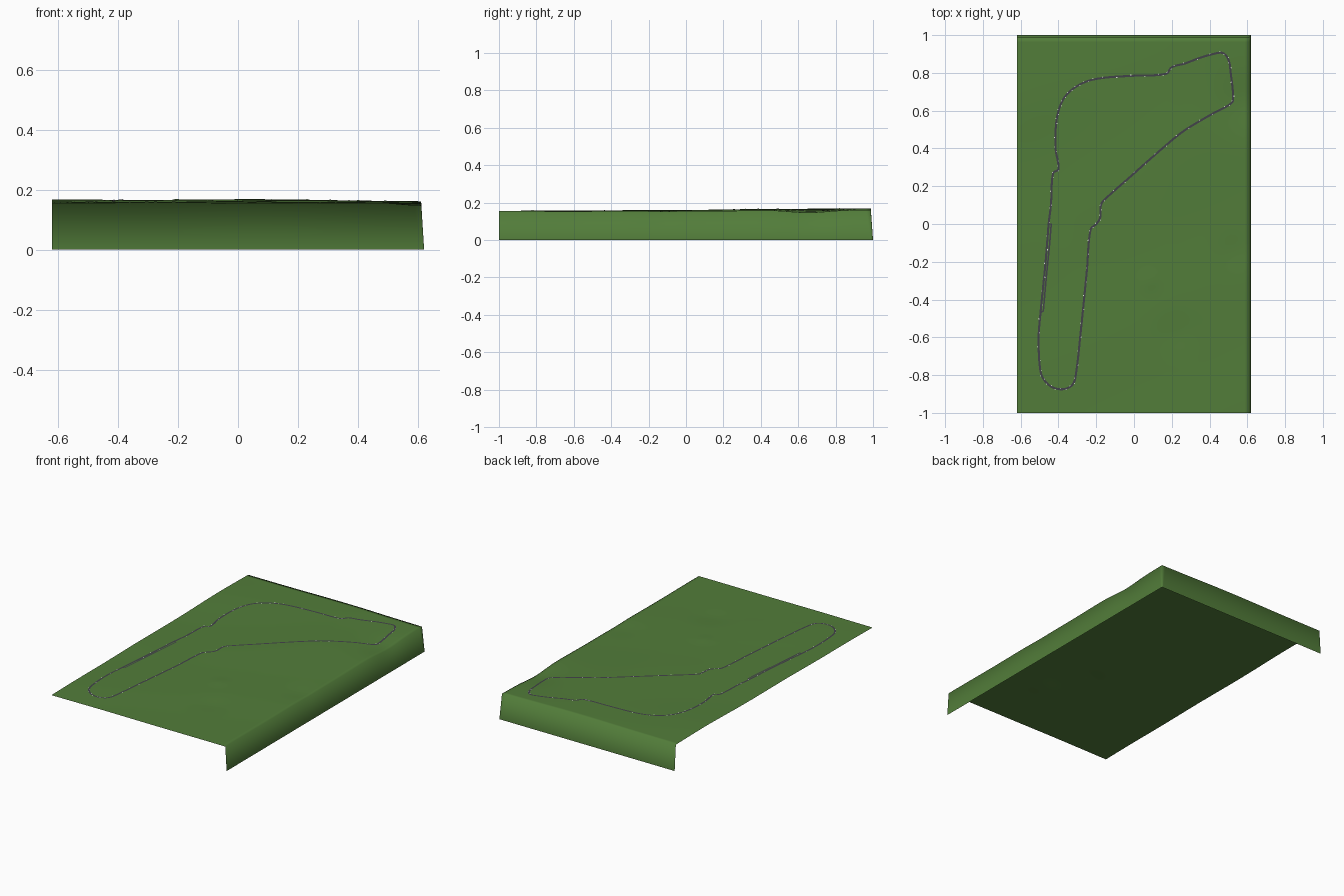
import bpy
import math
from mathutils import Vector

if "Cube" in bpy.data.objects:
    bpy.data.objects.remove(bpy.data.objects["Cube"])

X0, X1, Y0, Y1 = -0.62, 0.61, -1.0, 0.988


def material(name, rgb):
    m = bpy.data.materials.new(name)
    m.diffuse_color = (*rgb, 1)
    m.use_nodes = True
    m.node_tree.nodes["Principled BSDF"].inputs["Base Color"].default_value = m.diffuse_color
    return m


GRASS = material("grass green", (0.085, 0.205, 0.042))
ASPHALT = material("asphalt grey", (0.055, 0.055, 0.068))
WHITE = material("kerb white", (0.8, 0.8, 0.8))

# Gentle hills and hollows: x, y, radius, height
MOUNDS = [(0.61, 0.65, 0.13, -0.013), (-0.62, 0.75, 0.3, 0.006),
          (0.25, 0.55, 0.3, 0.005), (0.08, -0.3, 0.05, 0.003),
          (0.22, -0.58, 0.09, -0.004), (0.54, -0.15, 0.09, -0.004),
          (-0.4, 0.0, 0.2, -0.002), (0.1, 1.0, 0.3, 0.004)]


def height(x, y):
    z = 0.159 + 0.004 * y - 0.008 * max(0, x - 0.2)
    z += 0.0012 * math.sin(7 * x + 3 * y) + 0.001 * math.sin(9 * y - 4 * x)
    for mx, my, r, h in MOUNDS:
        z += h * math.exp(-((x - mx) ** 2 + (y - my) ** 2) / (r * r))
    return z


def add_mesh(name, verts, faces, mat):
    me = bpy.data.meshes.new(name)
    me.from_pydata([tuple(v) for v in verts], [], faces)
    me.materials.append(mat)
    me.polygons.foreach_set("use_smooth", [True] * len(me.polygons))
    ob = bpy.data.objects.new(name, me)
    bpy.context.collection.objects.link(ob)
    return ob


# Ground sheet, with a skirt dropping from the right and back edges only
def ground():
    nx, ny = 50, 80
    verts, faces = [], []
    for j in range(ny + 2):
        for i in range(nx + 2):
            x = X0 + (X1 - X0) * min(i, nx) / nx
            y = Y0 + (Y1 - Y0) * min(j, ny) / ny
            z = height(x, y)
            if i > nx:
                x, z = 0.62, 0
            if j > ny:
                y, z = 1.0, 0
            verts.append((x, y, z))
    w = nx + 2
    for j in range(ny + 1):
        for i in range(nx + 1):
            if i == nx and j == ny:
                continue
            a = j * w + i
            faces.append((a, a + 1, a + w + 1, a + w))
    # close the corner between both skirts
    c = ny * w + nx
    faces.append((c, c + 1, c + w + 1))
    faces.append((c, c + w + 1, c + w))
    add_mesh("ground", verts, faces, GRASS)


# Centre line of the circuit
CIRCUIT = [(-.44, .1), (-.428, .27), (-.40, .29), (-.415, .40), (-.41, .55),
           (-.38, .65), (-.33, .71), (-.25, .755), (-.15, .775), (0, .785),
           (.17, .795), (.20, .83), (.27, .85), (.35, .88), (.42, .90),
           (.47, .905), (.50, .87), (.512, .80), (.525, .66), (.51, .635),
           (.40, .575), (.26, .49), (.15, .40), (-.02, .25), (-.16, .125),
           (-.175, .10), (-.18, .03), (-.20, 0), (-.23, -.03), (-.25, -.25),
           (-.28, -.55), (-.31, -.81), (-.33, -.855), (-.38, -.875),
           (-.44, -.86), (-.485, -.81), (-.50, -.74), (-.505, -.60),
           (-.495, -.47), (-.468, -.2), (-.452, 0)]
PIT = [(-.452, .0), (-.438, .0), (-.446, -.1), (-.464, -.28), (-.48, -.46), (-.495, -.47)]


# Evenly spaced points on a rounded closed path
def smooth_loop(pts, step):
    p = [Vector(q) for q in pts]
    n = len(p)
    dense = []
    for i in range(n):
        a, b, c, d = p[i - 1], p[i], p[(i + 1) % n], p[(i + 2) % n]
        span = (c - b).length
        tb = (c - a) / (c - a).length * span
        tc = (d - b) / (d - b).length * span
        count = max(2, int(span / step))
        for k in range(count):
            t = k / count
            dense.append(b * (2 * t**3 - 3 * t**2 + 1) + tb * (t**3 - 2 * t**2 + t)
                         + c * (3 * t**2 - 2 * t**3) + tc * (t**3 - t**2))
    return dense


# Flat strip draped on the ground
def strip(name, pts, width, closed):
    n = len(pts)
    verts, faces = [], []
    for i, p in enumerate(pts):
        q = pts[(i + 1) % n] if closed else pts[min(i + 1, n - 1)]
        o = pts[i - 1] if closed else pts[max(i - 1, 0)]
        t = (q - o).normalized()
        side = Vector((-t.y, t.x)) * width / 2
        for s in (p - side, p + side):
            verts.append((s.x, s.y, height(s.x, s.y) + 0.002))
    for i in range(n if closed else n - 1):
        a, b = 2 * i, 2 * ((i + 1) % n)
        faces.append((a, b, b + 1, a + 1))
    add_mesh(name, verts, faces, ASPHALT)


# Small white kerb blocks beside the road, closer together in bends
def kerbs(pts):
    verts, faces = [], []
    n = len(pts)
    for i, p in enumerate(pts):
        t0 = (p - pts[i - 3]).normalized()
        t1 = (pts[(i + 3) % n] - p).normalized()
        turn = t0.cross(t1)
        if i % (3 if abs(turn) > 0.05 else 9):
            continue
        t = (t0 + t1).normalized()
        side = Vector((-t.y, t.x)) * (1 if i % 2 else -1)
        k = len(verts)
        for u, v in ((-.003, .003), (.003, .003), (.003, .0065), (-.003, .0065)):
            q = p + t * u + side * v
            verts.append((q.x, q.y, height(q.x, q.y) + 0.0032))
        face = (k, k + 1, k + 2, k + 3)
        faces.append(face if i % 2 else face[::-1])
    add_mesh("kerbs", verts, faces, WHITE)


ground()
loop = smooth_loop(CIRCUIT, 0.008)
strip("road", loop, 0.011, True)
kerbs(loop)

# Pit lane running beside the left straight
lane = []
for a, b in zip(PIT, PIT[1:]):
    a, b = Vector(a), Vector(b)
    count = max(1, int((b - a).length / 0.015))
    lane += [a.lerp(b, k / count) for k in range(count)]
lane.append(Vector(PIT[-1]))
strip("pit_lane", lane, 0.008, False)
